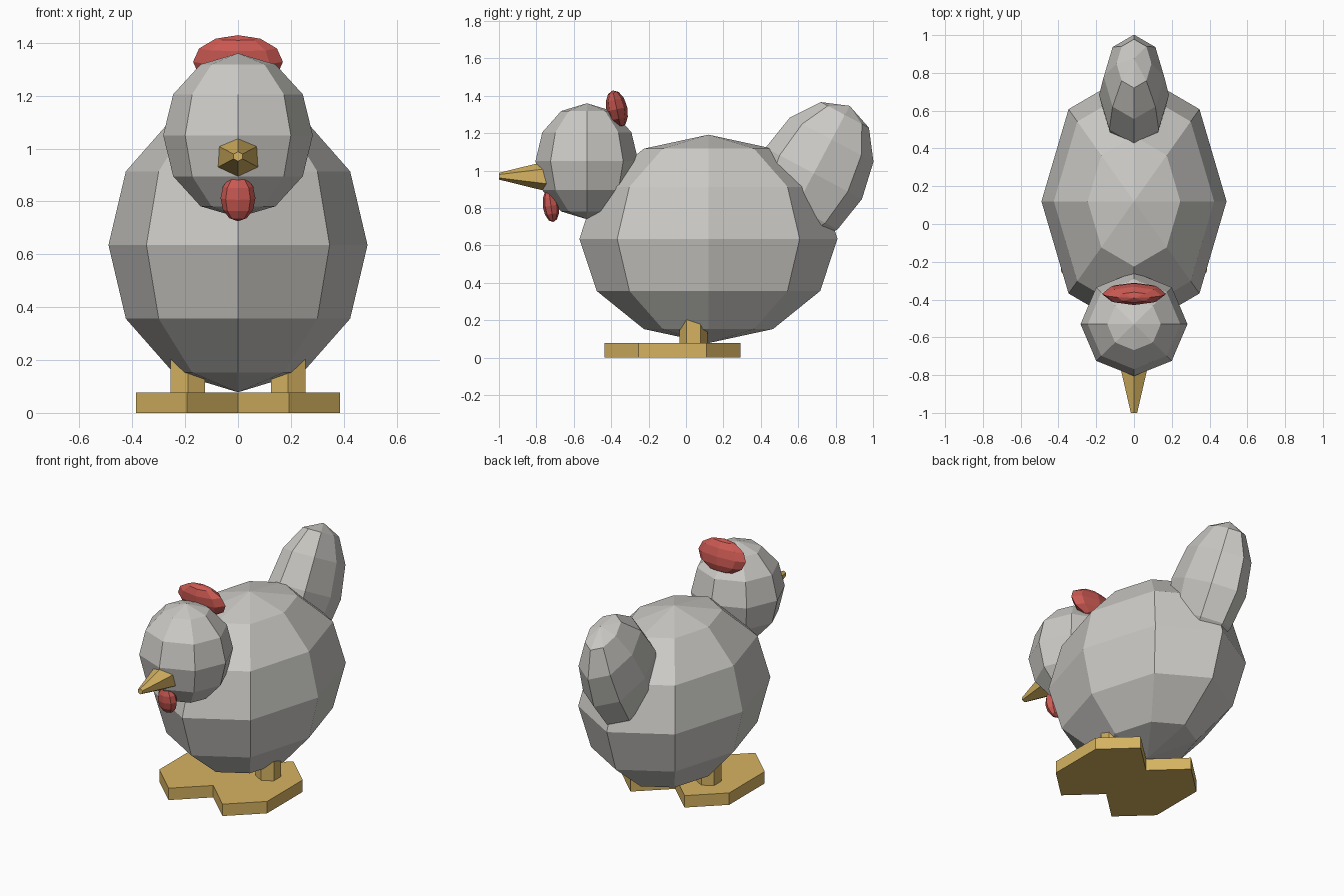
import bpy
import math

if "Cube" in bpy.data.objects:
    bpy.data.objects.remove(bpy.data.objects["Cube"])


def material(name, rgb):
    m = bpy.data.materials.new(name)
    m.diffuse_color = (*rgb, 1.0)
    m.use_nodes = True
    m.node_tree.nodes["Principled BSDF"].inputs["Base Color"].default_value = m.diffuse_color
    return m


feather_grey = material("feather grey", (0.60, 0.59, 0.56))
horn_yellow = material("horn yellow", (0.67, 0.45, 0.12))
comb_red = material("comb red", (0.60, 0.10, 0.085))


def finish(name, mat, scale=(1, 1, 1), tilt=0.0):
    ob = bpy.context.object
    ob.name = name
    ob.scale = scale
    ob.rotation_euler = (math.radians(tilt), 0, 0)
    ob.data.materials.append(mat)
    return ob


def ellipsoid(name, mat, centre, radii, tilt=0.0):
    """Faceted ball with 8 segments and 6 rings, tilted about x."""
    bpy.ops.mesh.primitive_uv_sphere_add(segments=8, ring_count=6, radius=1, location=centre)
    return finish(name, mat, radii, tilt)


def hex_prism(name, mat, x, y, z0, z1, rx, ry):
    """Upright six-sided prism with corners pointing along y."""
    bpy.ops.mesh.primitive_cylinder_add(vertices=6, radius=1, depth=1,
                                        location=(x, y, (z0 + z1) / 2))
    return finish(name, mat, (rx, ry, z1 - z0))


# Feathered parts
ellipsoid("body", feather_grey, (0, 0.12, 0.635), (0.49, 0.69, 0.557))
ellipsoid("head", feather_grey, (0, -0.53, 1.05), (0.283, 0.275, 0.31))
ellipsoid("tail", feather_grey, (0, 0.683, 0.985), (0.185, 0.292, 0.409), -28)

# Comb and wattle
ellipsoid("comb", comb_red, (0, -0.37, 1.328), (0.17, 0.057, 0.103), 12)
ellipsoid("wattle", comb_red, (0, -0.722, 0.812), (0.066, 0.044, 0.088), 8)

# Beak: tapered hexagon pointing forward
bpy.ops.mesh.primitive_cone_add(vertices=6, radius1=0.082, radius2=0.018, depth=0.26,
                                location=(0, -0.87, 0.97))
finish("beak", horn_yellow, (1.08, 1, 1), 90)

# Legs and feet, one per side
for side, sx in (("left", -1), ("right", 1)):
    hex_prism(side + "_leg", horn_yellow, sx * 0.19, 0.04, 0.04, 0.30, 0.075, 0.075)
    hex_prism(side + "_foot", horn_yellow, sx * 0.193, -0.072, 0.0, 0.077, 0.223, 0.363)
